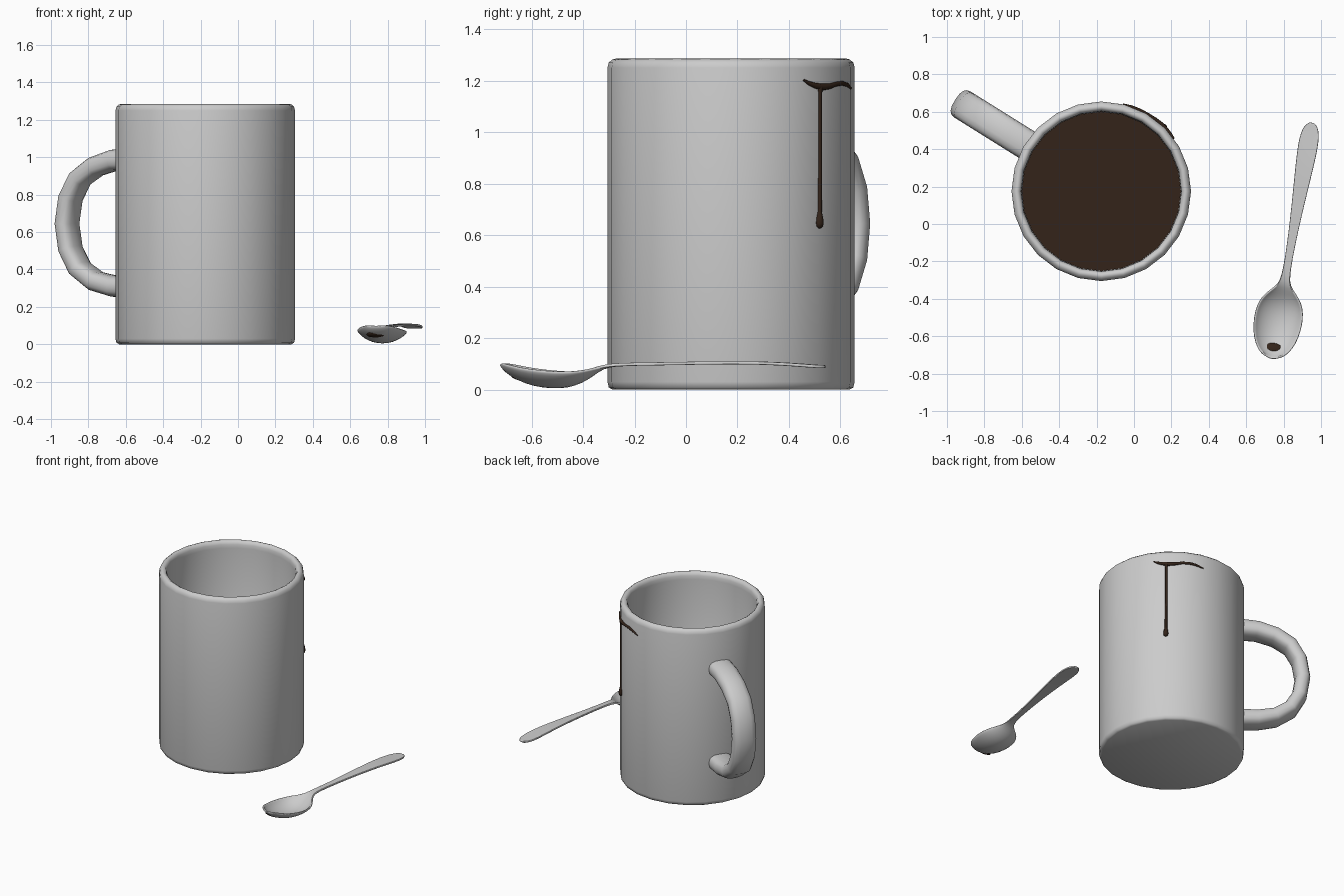
import bpy, bmesh
from math import sin, cos, pi, radians, atan2
from mathutils import Vector

if "Cube" in bpy.data.objects:
    bpy.data.objects.remove(bpy.data.objects["Cube"])

CX, CY, R = -0.175, 0.175, 0.48          # mug axis and outer radius
SIDES = 24

coffee_mat = bpy.data.materials.new("coffee")
coffee_mat.diffuse_color = (0.033, 0.017, 0.01, 1)
coffee_mat.use_nodes = True
coffee_mat.node_tree.nodes["Principled BSDF"].inputs["Base Color"].default_value = coffee_mat.diffuse_color


def finish(obj, mat=None, angle=60):
    bpy.ops.object.select_all(action='DESELECT')
    obj.select_set(True)
    bpy.context.view_layer.objects.active = obj
    if obj.type == 'MESH':
        bpy.ops.object.shade_smooth_by_angle(angle=radians(angle))
    if mat:
        obj.data.materials.append(mat)
    return obj


def skin(name, rows, closed=True, caps=True):
    """Bridge rows of points with quads; closed rows are rings."""
    bm = bmesh.new()
    vs = [[bm.verts.new(p) for p in row] for row in rows]
    n = len(rows[0])
    for a, b in zip(vs, vs[1:]):
        for i in range(n if closed else n - 1):
            j = (i + 1) % n
            bm.faces.new((a[i], a[j], b[j], b[i]))
    if closed and caps:
        bm.faces.new(vs[0][::-1])
        bm.faces.new(vs[-1])
    if closed:
        bmesh.ops.recalc_face_normals(bm, faces=bm.faces)
    me = bpy.data.meshes.new(name)
    bm.to_mesh(me)
    bm.free()
    obj = bpy.data.objects.new(name, me)
    bpy.context.collection.objects.link(obj)
    return obj


def lerp(table, t, k):
    for a, b in zip(table, table[1:]):
        if t <= b[0]:
            return a[k] + (b[k] - a[k]) * (t - a[0]) / (b[0] - a[0])
    return table[-1][k]


# Mug body: turned profile, outside up and over the rim to the inner floor
profile = [(.46, 0), (.475, .008), (.48, .03), (.48, 1.25), (.475, 1.27), (.461, 1.282),
           (.449, 1.285), (.436, 1.277), (.429, 1.26), (.427, 1.235), (.427, .1), (.39, .06)]
rings = [[(CX + r * cos(2 * pi * i / SIDES), CY + r * sin(2 * pi * i / SIDES), z)
          for i in range(SIDES)] for r, z in profile]
finish(skin("mug_body", rings))

# Coffee surface inside the mug
bpy.ops.mesh.primitive_circle_add(vertices=SIDES, radius=.426, fill_type='NGON',
                                  location=(CX, CY, .7))
bpy.context.object.name = "coffee_surface"
finish(bpy.context.object, coffee_mat)

# Handle: flattened round section swept along a C-shaped path
path = [(.45, .99), (.57, .985), (.69, .95), (.79, .885), (.85, .78), (.872, .645),
        (.85, .51), (.79, .405), (.69, .338), (.57, .31), (.45, .305)]
d = Vector((-.848, .53, 0)).normalized()
side = Vector((-d.y, d.x, 0))
up = Vector((0, 0, 1))
rings = []
for i, (r, z) in enumerate(path):
    p, q = path[max(i - 1, 0)], path[min(i + 1, len(path) - 1)]
    tr, tz = Vector((q[0] - p[0], q[1] - p[1])).normalized()
    normal = d * -tz + up * tr
    centre = Vector((CX, CY, z)) + d * r
    thick = .06 - .01 * sin(pi * i / (len(path) - 1))
    ring = []
    for k in range(16):
        c, s = cos(2 * pi * k / 16), sin(2 * pi * k / 16)
        sq = lambda v: abs(v) ** .75 * (1 if v > 0 else -1)
        ring.append(centre + side * .082 * sq(c) + normal * thick * sq(s))
    rings.append(ring)
finish(skin("mug_handle", rings))


# Coffee drip: tapered strands lying on the mug wall (angle, height, radius)
def strand(name, pts):
    cu = bpy.data.curves.new(name, 'CURVE')
    cu.dimensions = '3D'
    cu.bevel_depth = 1
    cu.bevel_resolution = 2
    cu.use_fill_caps = True
    sp = cu.splines.new('POLY')
    sp.points.add(len(pts) - 1)
    for pt, (a, z, rad) in zip(sp.points, pts):
        a = radians(a)
        pt.co = (CX + R * cos(a), CY + R * sin(a), z, 1)
        pt.radius = rad
    obj = bpy.data.objects.new(name, cu)
    bpy.context.collection.objects.link(obj)
    finish(obj)
    bpy.ops.object.convert(target='MESH')
    finish(bpy.context.object, coffee_mat)


strand("coffee_drip_band", [(36, 1.202, .004), (39, 1.19, .008), (43, 1.18, .011), (48, 1.175, .013),
                            (53, 1.178, .011), (58, 1.186, .009), (64, 1.19, .009),
                            (70, 1.184, .008), (76, 1.17, .004)])
strand("coffee_drip_run", [(46, 1.178, .013), (46, 1.15, .008), (46, .9, .008), (45.7, .69, .009),
                           (45.6, .665, .015), (45.6, .645, .017), (45.6, .632, .013), (45.6, .626, .004)])

# Spoon: (distance from tip, half width, rim height, keel height)
spoon = [(0, .035, .102, .096), (.012, .062, .099, .078), (.04, .09, .093, .052), (.1, .116, .082, .02),
         (.17, .132, .073, .004), (.24, .134, .067, 0), (.3, .122, .066, .012), (.345, .095, .07, .035),
         (.38, .06, .077, .06), (.41, .034, .085, .08), (.45, .023, .091, .09), (.55, .02, .093, .093),
         (.7, .025, .095, .095), (.85, .034, .098, .098), (1.0, .045, .098, .098),
         (1.12, .053, .094, .093), (1.2, .053, .088, .087), (1.25, .043, .084, .084),
         (1.275, .026, .083, .083), (1.285, .01, .083, .083)]
tip = Vector((.735, -.725, 0))
along = Vector((.215, 1.26, 0)).normalized()
across = Vector((along.y, -along.x, 0))
rows = []
for t, w, rim, keel in spoon:
    row = []
    for k in range(9):
        u = sin((k / 4 - 1) * pi / 2 * .999)
        # rounded corners at the tip bend the row ends backward
        back = .012 * u * u if t < .05 else 0
        row.append(tip + along * (t + back) + across * (w * u)
                   + up * (rim - (rim - keel) * (1 - u * u) ** .75))
    rows.append(row)
obj = skin("spoon", rows, closed=False)
solid = obj.modifiers.new("thickness", 'SOLIDIFY')
solid.thickness = .012
solid.offset = 1
sub = obj.modifiers.new("smooth", 'SUBSURF')
sub.levels = sub.render_levels = 1
finish(obj, angle=80)

# Coffee drop left near the tip of the spoon
bpy.ops.mesh.primitive_uv_sphere_add(segments=16, ring_count=8, radius=1,
                                     location=(.738, -.66, .052), rotation=(-.45, 0, -.05))
drop = bpy.context.object
drop.name = "spoon_coffee_drop"
drop.scale = (.053, .027, .012)
finish(drop, coffee_mat)
